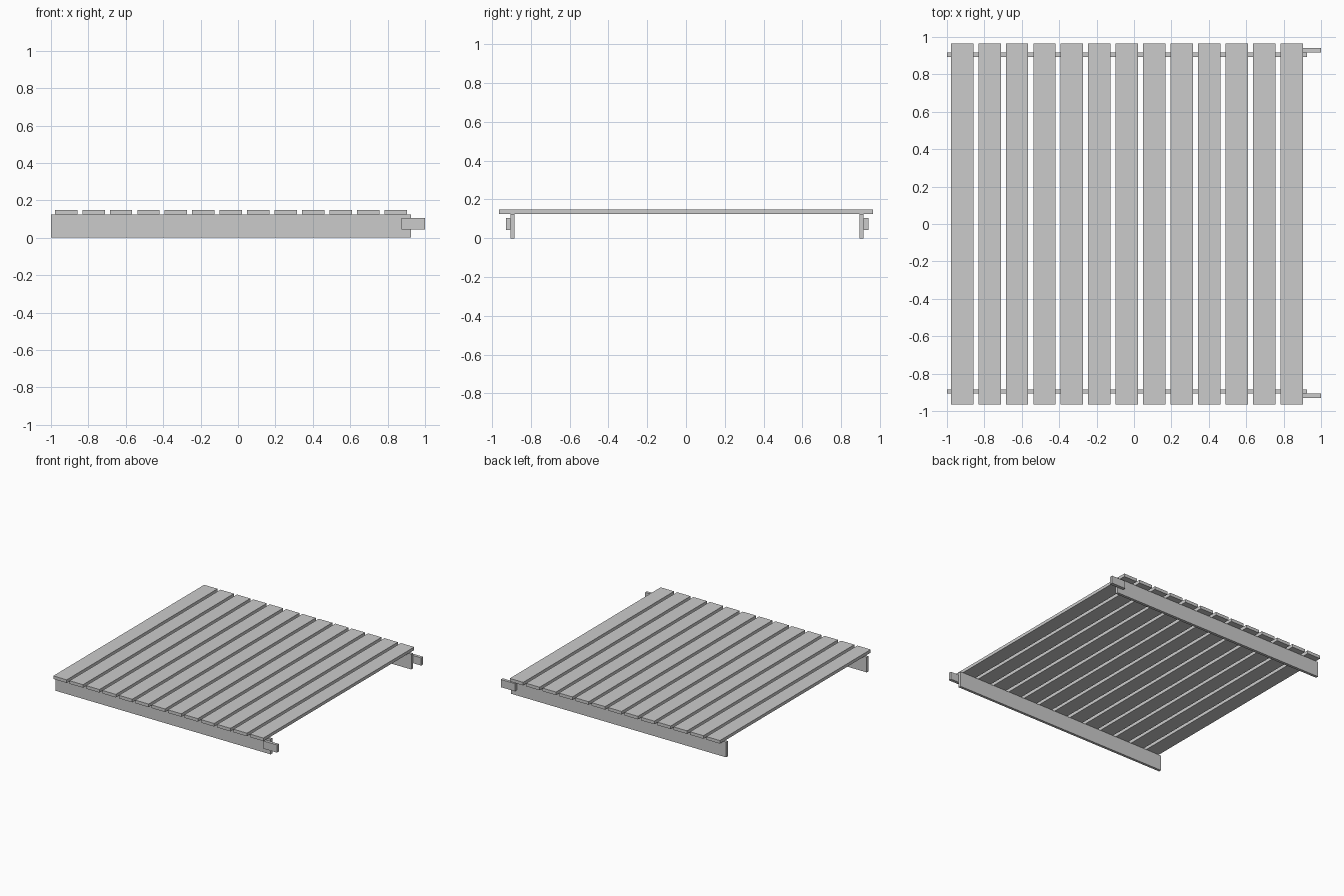
import bpy

if "Cube" in bpy.data.objects:
    bpy.data.objects.remove(bpy.data.objects["Cube"])


def box(name, x, y, z):
    """Axis-aligned box from (min, max) ranges."""
    bpy.ops.mesh.primitive_cube_add(
        size=1, location=[(a + b) / 2 for a, b in (x, y, z)])
    ob = bpy.context.object
    ob.name = name
    ob.scale = [b - a for a, b in (x, y, z)]
    bpy.ops.object.transform_apply(location=False, rotation=False, scale=True)
    return ob


# Row of deck slats running front to back
SLATS, FIRST, PITCH, WIDTH = 13, -0.979, 0.1468, 0.12
for i in range(SLATS):
    x0 = FIRST + i * PITCH
    box(f"slat_{i + 1}", (x0, x0 + WIDTH), (-0.965, 0.965), (0.124, 0.149))

# Side rails under the slats
RAIL_X, RAIL_Z = (-1.0, 0.926), (0.0, 0.124)
box("front_rail", RAIL_X, (-0.905, -0.884), RAIL_Z)
box("back_rail", RAIL_X, (0.894, 0.916), RAIL_Z)

# Connecting tabs on the outer face of each rail
TAB_X, TAB_Z = (0.874, 1.0), (0.043, 0.105)
box("front_tab", TAB_X, (-0.929, -0.905), TAB_Z)
box("back_tab", TAB_X, (0.916, 0.941), TAB_Z)
